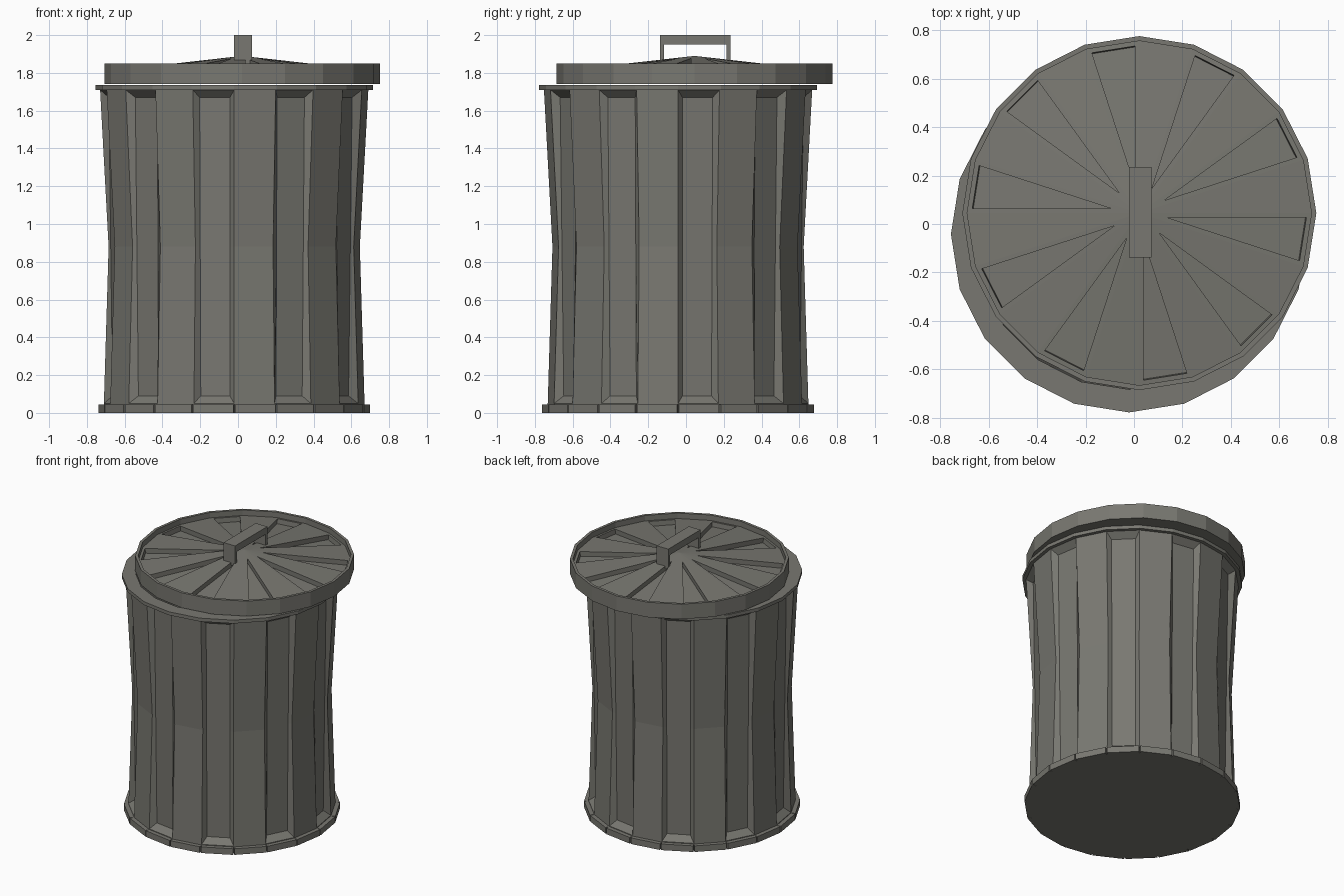
import bpy, bmesh
from math import cos, sin, pi
from mathutils import Vector

if "Cube" in bpy.data.objects:
    bpy.data.objects.remove(bpy.data.objects["Cube"])

N = 20
STEP = 2 * pi / N
BODY_C = Vector((-0.02, -0.042, 0))
LID_C = Vector((0.022, 0.045, 0))

metal = bpy.data.materials.new("dull_metal")
metal.diffuse_color = (0.19, 0.187, 0.165, 1)
metal.use_nodes = True
metal.node_tree.nodes["Principled BSDF"].inputs["Base Color"].default_value = metal.diffuse_color


def pt(r, i, z):
    return Vector((r * cos(i * STEP), r * sin(i * STEP), z))


def add_face(bm, pts):
    return bm.faces.new([bm.verts.new(p) for p in pts])


def finish(bm, name, centre):
    bmesh.ops.remove_doubles(bm, verts=bm.verts, dist=1e-4)
    bmesh.ops.recalc_face_normals(bm, faces=bm.faces)
    mesh = bpy.data.meshes.new(name)
    bm.to_mesh(mesh)
    bm.free()
    ob = bpy.data.objects.new(name, mesh)
    ob.location = centre
    mesh.materials.append(metal)
    bpy.context.collection.objects.link(ob)
    return ob


def band(bm, profile, i):
    """One facet of a lathed (radius, height) profile."""
    for (r0, z0), (r1, z1) in zip(profile, profile[1:]):
        pts = [pt(r0, i, z0)]
        if r0 > 0:
            pts.append(pt(r0, i + 1, z0))
        if r1 > 0:
            pts.append(pt(r1, i + 1, z1))
        add_face(bm, pts + [pt(r1, i, z1)])


# Can body: pinched at the middle, every second facet has a sunken straight panel
LOW, MID, TOP = (0.69, 0.05), (0.665, 0.88), (0.71, 1.71)
INSET, DEPTH = 0.03, 0.042


def sunk(r, i, z):
    """Left and right panel corners, inset and pushed inwards."""
    a, b = pt(r, i, z), pt(r, i + 1, z)
    side = (b - a).normalized() * INSET
    inward = pt(DEPTH, i + 0.5, 0)
    return a + side - inward, b - side - inward


bm = bmesh.new()
for i in range(N):
    band(bm, [(0, 0), (0.69, 0), LOW], i)
    if i % 2:
        band(bm, [LOW, MID, TOP], i)
    else:
        outer = [(pt(r, i, z), pt(r, i + 1, z)) for r, z in (LOW, MID, TOP)]
        lo, hi = sunk(0.69, i, 0.09), sunk(0.71, i, 1.67)
        mid = [(p + q) / 2 for p, q in zip(lo, hi)]
        inner = [lo, mid, hi]
        add_face(bm, [lo[0], lo[1], mid[1], mid[0]])
        add_face(bm, [mid[0], mid[1], hi[1], hi[0]])
        for k in (0, 1):
            for s in (0, 1):
                add_face(bm, [outer[k][s], outer[k + 1][s], inner[k + 1][s], inner[k][s]])
        for k in (0, 2):
            add_face(bm, [outer[k][0], outer[k][1], inner[k][1], inner[k][0]])
    # rolled rim and inside of the can
    band(bm, [TOP, (0.735, 1.71), (0.735, 1.735), (0.64, 1.735), (0.63, 0.05), (0, 0.05)], i)
finish(bm, "can_body", BODY_C)

# Foot ring: separate blocks pushed out from each facet
bm = bmesh.new()
for i in range(N):
    push = pt(0.03, i + 0.5, 0)
    a = [pt(0.69, i, 0), pt(0.69, i + 1, 0), pt(0.69, i + 1, 0.045), pt(0.69, i, 0.045)]
    b = [p + push for p in a]
    add_face(bm, b)
    for k in range(4):
        add_face(bm, [a[k], a[(k + 1) % 4], b[(k + 1) % 4], b[k]])
finish(bm, "foot_ring", BODY_C)

# Lid: low cone inside a raised edge, every second wedge sunk
bm = bmesh.new()
for i in range(N):
    band(bm, [(0, 1.74), (0.73, 1.74), (0.73, 1.85), (0.71, 1.85), (0.71, 1.81), (0, 1.89)], i)
bm.normal_update()
bmesh.ops.remove_doubles(bm, verts=bm.verts, dist=1e-4)
bmesh.ops.recalc_face_normals(bm, faces=bm.faces)
wedges = []
for f in bm.faces:
    c = f.calc_center_median()
    if len(f.verts) == 3 and c.z > 1.78:
        if any((c.xy - pt(c.xy.length, i + 0.5, 0).xy).length < 0.01 for i in range(1, N, 2)):
            wedges.append(f)
bmesh.ops.inset_individual(bm, faces=wedges, thickness=0.018, use_even_offset=True)
for f in wedges:
    ext = bmesh.ops.extrude_discrete_faces(bm, faces=[f])["faces"][0]
    bmesh.ops.translate(bm, verts=ext.verts, vec=-ext.normal * 0.035)
finish(bm, "lid", LID_C)

# Handle: flat bar bent into a bracket
outline = [(-0.187, 1.85), (-0.187, 2.0), (0.187, 2.0), (0.187, 1.85),
           (0.165, 1.85), (0.165, 1.95), (-0.165, 1.95), (-0.165, 1.85)]
bm = bmesh.new()
face = add_face(bm, [Vector((-0.047, y, z)) for y, z in outline])
ext = bmesh.ops.extrude_face_region(bm, geom=[face])["geom"]
bmesh.ops.translate(bm, verts=[g for g in ext if isinstance(g, bmesh.types.BMVert)],
                    vec=(0.094, 0, 0))
finish(bm, "lid_handle", LID_C + Vector((0.004, 0.004, 0)))
